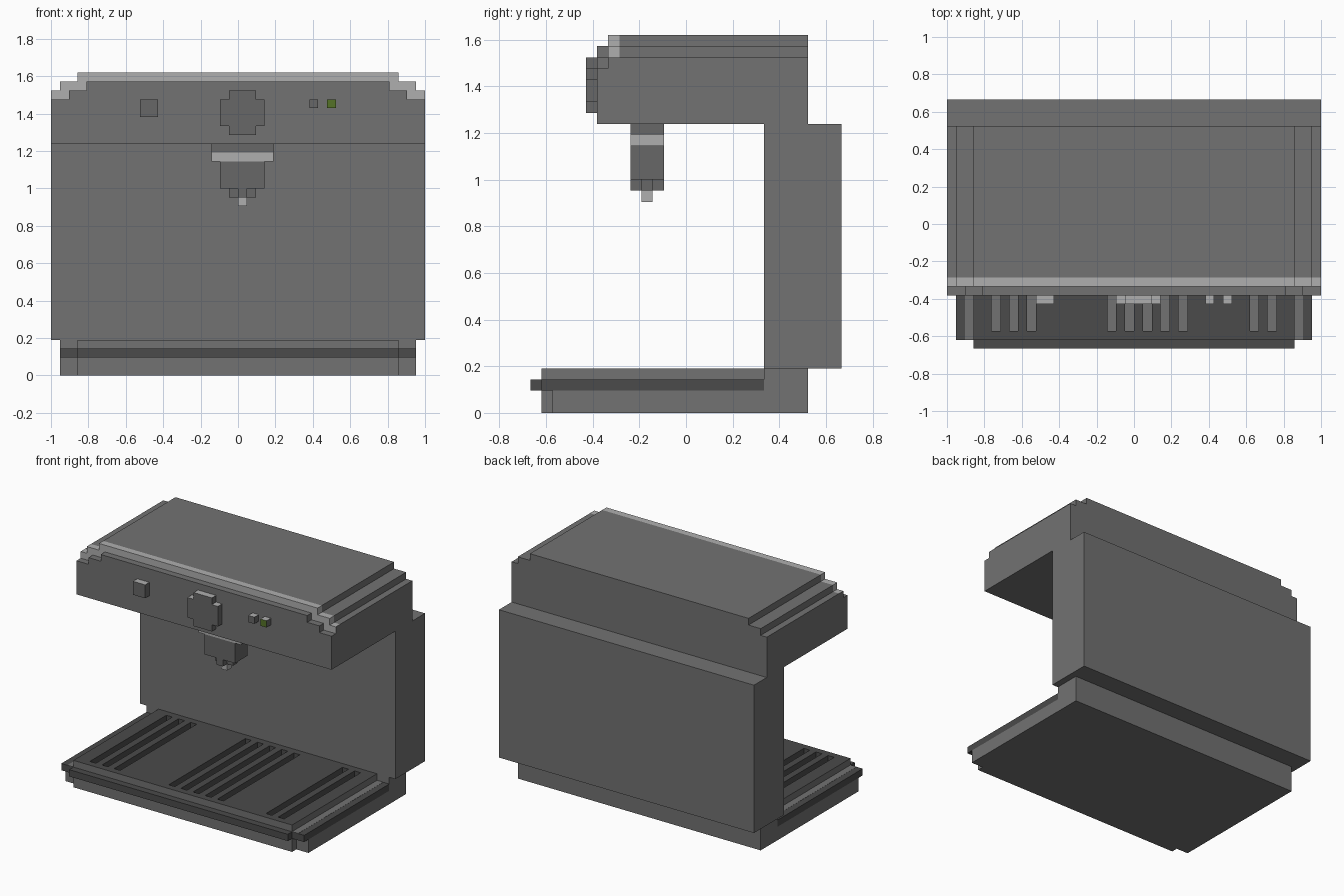
import bpy, bmesh
from mathutils import Vector

if "Cube" in bpy.data.objects:
    bpy.data.objects.remove(bpy.data.objects["Cube"])

V = 2 / 42  # one grid block; all sizes below are in blocks


def material(name, colour):
    m = bpy.data.materials.new(name)
    m.diffuse_color = colour
    m.use_nodes = True
    m.node_tree.nodes["Principled BSDF"].inputs["Base Color"].default_value = m.diffuse_color
    return m


body = material("body_grey", (0.168, 0.168, 0.168, 1))
trim = material("trim_grey", (0.135, 0.135, 0.135, 1))
dark = material("dark_grey", (0.07, 0.07, 0.07, 1))
light = material("light_grey", (0.43, 0.43, 0.43, 1))
green = material("green", (0.09, 0.17, 0.02, 1))


def prism(name, outline, lo, hi, axis, mat=body):
    """Extrude a 2D outline: axis 'z' uses (x, y) points, axis 'y' uses (x, z)."""
    bm = bmesh.new()
    put = (lambda a, b, h: (a, b, h)) if axis == 'z' else (lambda a, b, h: (a, h, b))
    f = bm.faces.new([bm.verts.new(Vector(put(a, b, lo)) * V) for a, b in outline])
    ext = bmesh.ops.extrude_face_region(bm, geom=[f])
    verts = [e for e in ext["geom"] if isinstance(e, bmesh.types.BMVert)]
    bmesh.ops.translate(bm, verts=verts, vec=Vector(put(0, 0, hi - lo)) * V)
    bmesh.ops.recalc_face_normals(bm, faces=bm.faces)
    me = bpy.data.meshes.new(name)
    bm.to_mesh(me)
    bm.free()
    if mat:
        me.materials.append(mat)
    ob = bpy.data.objects.new(name, me)
    bpy.context.collection.objects.link(ob)
    return ob


def box(name, x, y, z, mat=body):
    return prism(name, [(x[0], y[0]), (x[1], y[0]), (x[1], y[1]), (x[0], y[1])], z[0], z[1], 'z', mat)


def mirrored(half):
    return half + [(-a, b) for a, b in reversed(half)]


def paint(ob, mat, test):
    """Give the faces that pass test(normal, centre in blocks) another material."""
    ob.data.materials.append(mat)
    index = len(ob.data.materials) - 1
    for p in ob.data.polygons:
        if test(p.normal, p.center / V):
            p.material_index = index


# base with notched front corners, and the dark drip slab on it
prism("base", mirrored([(18, -13), (18, -12), (20, -12), (20, 11)]), 0, 2, 'z')
box("base_rear", (-20, 20), (7, 11), (2, 4))
prism("drip_slab", mirrored([(18, -14), (18, -13), (20, -13), (20, 7)]), 2, 3, 'z', dark)
for s in (-1, 1):
    box("tray_side_strip", sorted((18 * s, 19 * s)), (-13, 7), (2.9, 3.02))

# slotted grate: dark top, body-coloured sides
grate = box("drip_grate", (-18, 18), (-13, 7), (3, 4), dark)
paint(grate, body, lambda n, c: abs(n.z) < 0.5)
for x in (-16, -14, -12, -3, -1, 1, 3, 5, 13, 15):
    cutter = box("slot_cutter", (x, x + 1), (-12, 6), (2.5, 4.5), None)
    cutter.hide_render = True
    cutter.hide_viewport = True
    mod = grate.modifiers.new("slot", 'BOOLEAN')
    mod.operation = 'DIFFERENCE'
    mod.solver = 'EXACT'
    mod.object = cutter
    box("slot_floor", (x, x + 1), (-12, 6), (2.9, 3.02))

# rear body and stepped head with a light lip near the front
box("rear_body", (-21, 21), (7, 14), (4, 26))
steps = mirrored([(21, 26), (21, 32), (20, 32), (20, 33), (18, 33), (18, 34)])
prism("head", steps, -6, 11, 'y')
lip = prism("head_lip", steps, -7, -6, 'y', light)
paint(lip, body, lambda n, c: n.z < -0.5 or abs(c.x) > 20.9)
prism("head_front", mirrored([(21, 26), (21, 31), (19, 31), (19, 32), (17, 32), (17, 33)]), -8, -7, 'y')

# front controls with light top faces
knob = prism("knob", [(-1, 27), (2, 27), (2, 28), (3, 28), (3, 31), (2, 31), (2, 32),
                      (-1, 32), (-1, 31), (-2, 31), (-2, 28), (-1, 28)], -9, -8, 'y', trim)
square = box("square_button", (-11, -9), (-9, -8), (29, 31), trim)
small = box("small_button", (8, 9), (-9, -8), (30, 31), trim)
lamp = box("status_light", (10, 11), (-9, -8), (30, 31), trim)
for ob in (knob, square, small, lamp):
    paint(ob, light, lambda n, c: n.z > 0.5)
paint(lamp, green, lambda n, c: n.y < -0.5)

# brew spout
box("spout_mount", (-3, 4), (-5, -2), (25, 26), trim)
box("spout_collar", (-3, 4), (-5, -2), (24, 25), light)
box("spout_body", (-2, 3), (-5, -2), (21, 24), trim)
prism("spout_nozzle", [(0, -5), (1, -5), (1, -4), (2, -4), (2, -3), (1, -3), (1, -2),
                       (0, -2), (0, -3), (-1, -3), (-1, -4), (0, -4)], 20, 21, 'z', trim)
box("spout_tip", (0, 1), (-4, -3), (19, 20), light)
